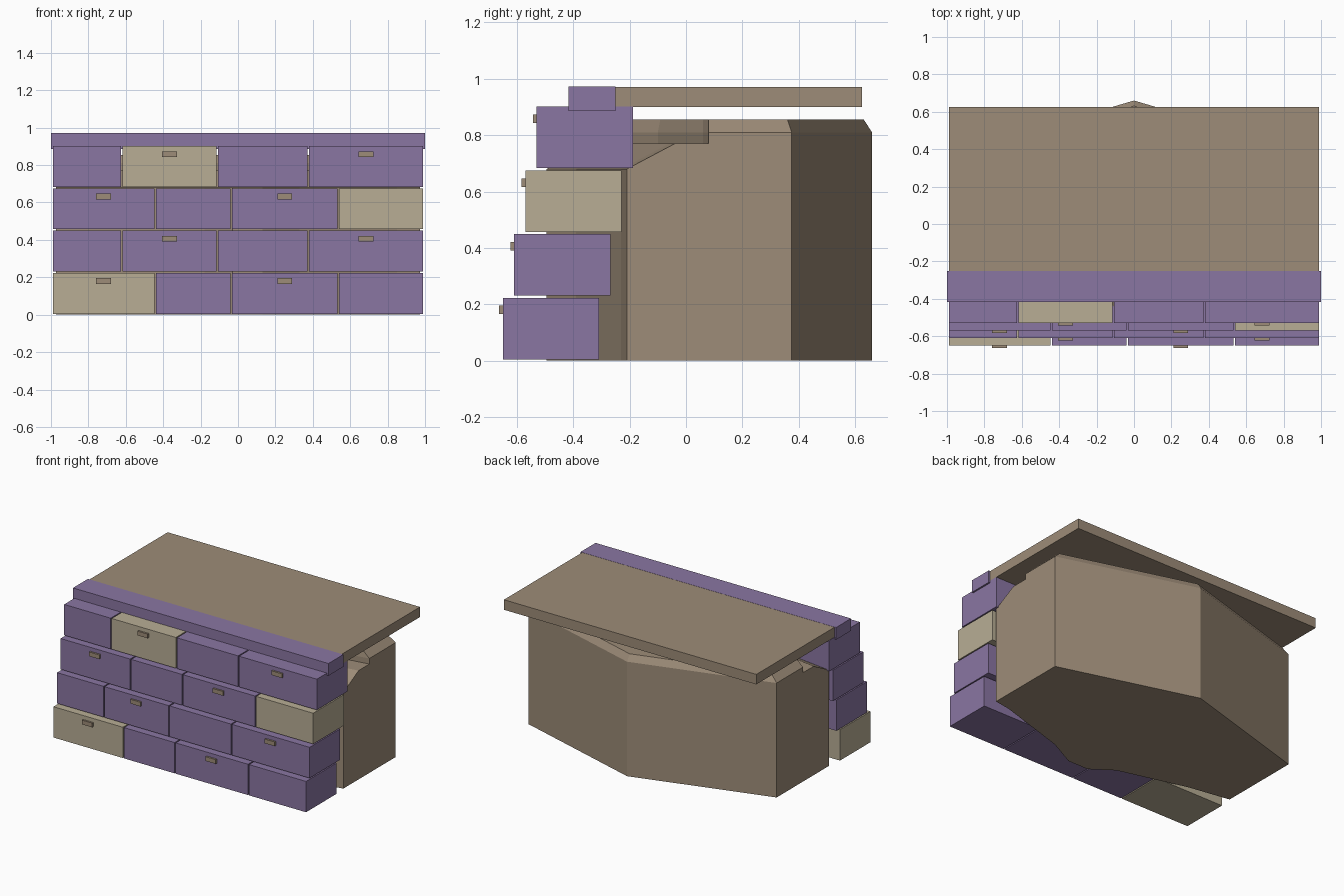
import bpy, bmesh

if "Cube" in bpy.data.objects:
    bpy.data.objects.remove(bpy.data.objects["Cube"], do_unlink=True)


def material(name, r, g, b):
    m = bpy.data.materials.new(name)
    m.use_nodes = True
    m.diffuse_color = (r, g, b, 1)
    m.node_tree.nodes["Principled BSDF"].inputs["Base Color"].default_value = (r, g, b, 1)
    return m


purple = material("purple_stone", 0.255, 0.18, 0.365)
tan = material("pale_stone", 0.48, 0.42, 0.30)
brown = material("brown_earth", 0.337, 0.262, 0.188)


def add_object(name, bm, mat):
    bmesh.ops.recalc_face_normals(bm, faces=bm.faces)
    mesh = bpy.data.meshes.new(name)
    bm.to_mesh(mesh)
    bm.free()
    mesh.materials.append(mat)
    obj = bpy.data.objects.new(name, mesh)
    bpy.context.collection.objects.link(obj)
    return obj


def box(name, xs, ys, zs, mat):
    bm = bmesh.new()
    bmesh.ops.create_cube(bm, size=1)
    for v in bm.verts:
        for axis, (low, high) in enumerate((xs, ys, zs)):
            v.co[axis] = high if v.co[axis] > 0 else low
    return add_object(name, bm, mat)


# Wall: four staggered courses, each set back from the one below
joints = {0: (-0.99, -0.442, -0.037, 0.537, 0.988),
          1: (-0.99, -0.622, -0.112, 0.375, 0.988)}
pale = {(0, 0), (2, 3), (3, 1)}
for row in range(4):
    edges = joints[row % 2]
    front = -0.65 + row * 0.04
    base = 0.005 + row * 0.226
    for i in range(4):
        xs = (edges[i] + (0.004 if i else 0), edges[i + 1] - (0.004 if i < 3 else 0))
        mat = tan if (row, i) in pale else purple
        box(f"block_{row + 1}_{i + 1}", xs, (front, front + 0.342), (base, base + 0.218), mat)
        # Small tab on every second block
        if i % 2 == row % 2:
            mid = (xs[0] + xs[1]) / 2
            box(f"tab_{row + 1}_{i + 1}", (mid - 0.04, mid + 0.04),
                (front - 0.013, front + 0.01), (base + 0.16, base + 0.19), brown)

# Coping and ground slab
box("coping", (-1, 1), (-0.417, -0.25), (0.885, 0.972), purple)
box("ground_slab", (-0.988, 0.988), (-0.25, 0.625), (0.9, 0.971), brown)

# Earth mass: faceted outline lofted upward with a stepped front and bevelled top
back = [(0.972, 0.375), (0, 0.66), (-0.972, 0.375)]
face = [(-0.972, -0.21), (-0.67, -0.26), (-0.18, -0.39), (-0.03, -0.495),
        (0.13, -0.495), (0.33, -0.39), (0.85, -0.23), (0.972, -0.21)]
# Height, front setback, inward scale
levels = [(0, 0, 1), (0.68, 0, 1), (0.77, 0.17, 1),
          (0.771, 0.29, 1), (0.81, 0.29, 1), (0.855, 0.29, 0.95)]
bm = bmesh.new()
rings = []
for z, setback, scale in levels:
    outline = back + [(x, y + setback) for x, y in face]
    rings.append([bm.verts.new((x * scale, 0.08 + (y - 0.08) * scale, z)) for x, y in outline])
for low, high in zip(rings, rings[1:]):
    for i in range(len(low)):
        j = (i + 1) % len(low)
        bm.faces.new((low[i], low[j], high[j], high[i]))
bm.faces.new(rings[0])
bm.faces.new(rings[-1])
add_object("earth_mass", bm, brown)
